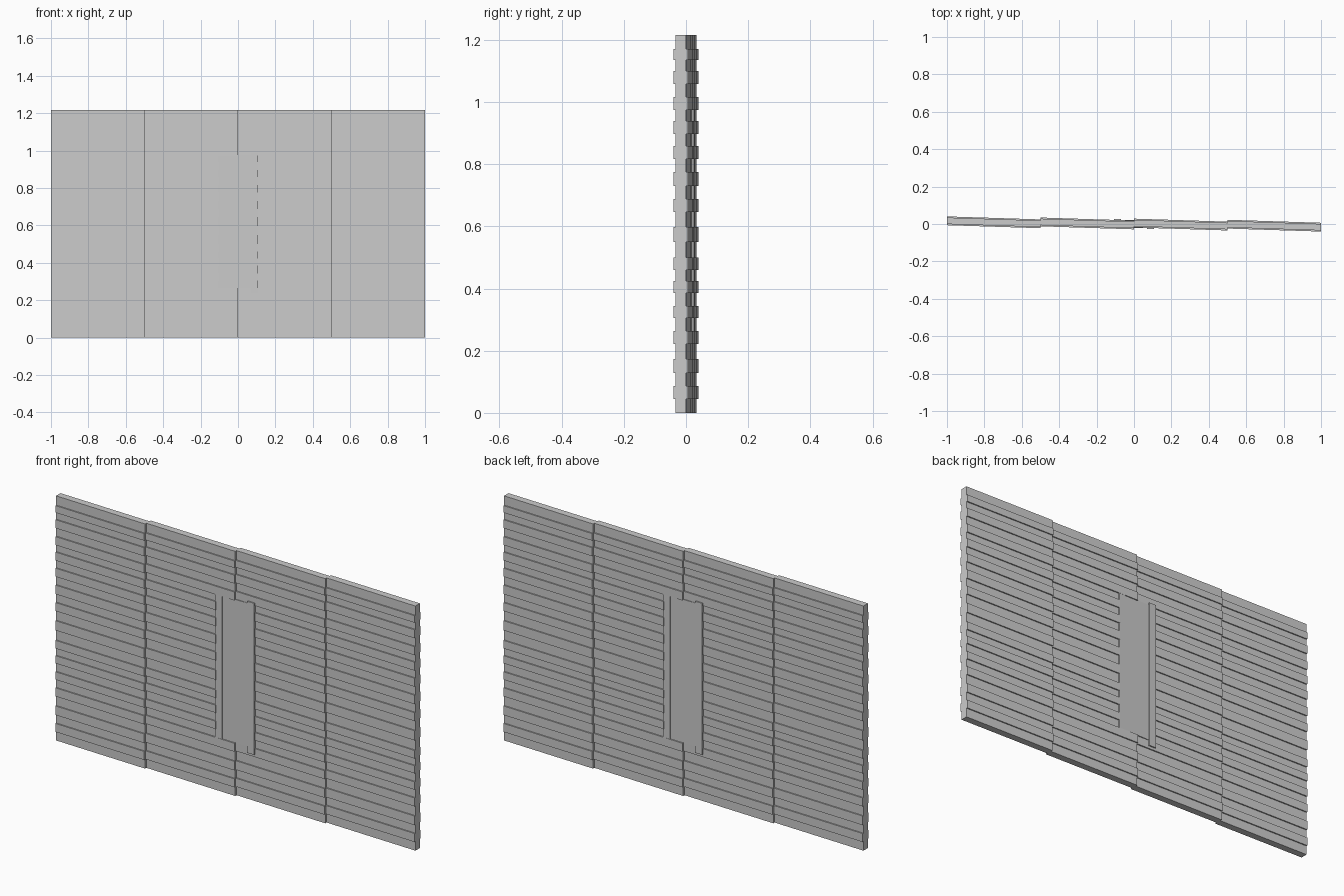
import bpy

if "Cube" in bpy.data.objects:
    bpy.data.objects.remove(bpy.data.objects["Cube"])

H = 1.216            # wall height
BASE = 0.0175        # half thickness in the grooves
RIB = 0.0235         # half thickness on the ribs
DROP, STEP = 0.016, 0.010   # tilt of each panel and step back at each joint

# bottom and top of every raised plank
RIBS = [(.045, .087), (.129, .174), (.222, .264), (.305, .344), (.386, .424),
        (.460, .500), (.550, .598), (.646, .688), (.730, .775), (.817, .859),
        (.897, .939), (.974, 1.016), (1.058, 1.100), (1.135, 1.170)]
OUTER = RIBS[:3] + RIBS[11:]


def make(name, verts, faces):
    me = bpy.data.meshes.new(name)
    me.from_pydata(verts, [], faces)
    me.validate()
    ob = bpy.data.objects.new(name, me)
    bpy.context.collection.objects.link(ob)
    return ob


def section(name, xa, xb, ca, cb, ribs):
    """Ribbed cross-section swept from xa to xb, its centre going from ca to cb."""
    half = [(BASE, 0)]
    for lo, hi in ribs:
        half += [(BASE, lo), (RIB, lo), (RIB, hi), (BASE, hi)]
    half.append((BASE, H))
    prof = half + [(-y, z) for y, z in reversed(half)]
    n = len(prof)
    verts = [(xa, ca + y, z) for y, z in prof] + [(xb, cb + y, z) for y, z in prof]
    faces = [(i, i + n, (i + 1) % n + n, (i + 1) % n) for i in range(n)]
    faces += [tuple(range(n)), tuple(reversed(range(n, 2 * n)))]
    return make(name, verts, faces)


def box(name, x0, x1, y0, y1, z0, z1):
    v = [(x, y, z) for x in (x0, x1) for y in (y0, y1) for z in (z0, z1)]
    f = [(0, 1, 3, 2), (4, 6, 7, 5), (0, 4, 5, 1), (2, 3, 7, 6), (0, 2, 6, 4), (1, 5, 7, 3)]
    return make(name, v, f)


# four tilted wall panels; the middle two lose their ribs around the centre plate
for i in range(4):
    xa, xb = -1 + 0.5 * i, -0.5 + 0.5 * i
    ca = (4 * DROP - 3 * STEP) / 2 - i * (DROP - STEP)
    # centre line falls by DROP over each panel, then steps back by STEP
    start = ca

    def centre(x):
        return start - DROP * (x - xa) / 0.5

    cuts = [xa, xb]
    if i == 1:
        cuts = [xa, -0.105, xb]
    if i == 2:
        cuts = [xa, 0.105, xb]
    for a, b in zip(cuts, cuts[1:]):
        near = b - a < 0.2
        section("centre_backing" if near else "wall_panel", a, b,
                centre(a), centre(b), OUTER if near else RIBS)

# flat plate in the middle
box("centre_plate", -0.075, 0.075, -0.0225, 0.0225, 0.265, 0.977)

# upright strips beside the plate, the right one proud at the front, the left one at the back
box("right_strip", 0.07, 0.108, -0.0275, 0.0245, 0.235, 0.988)
box("left_strip", -0.108, -0.07, -0.0245, 0.0275, 0.235, 0.988)
